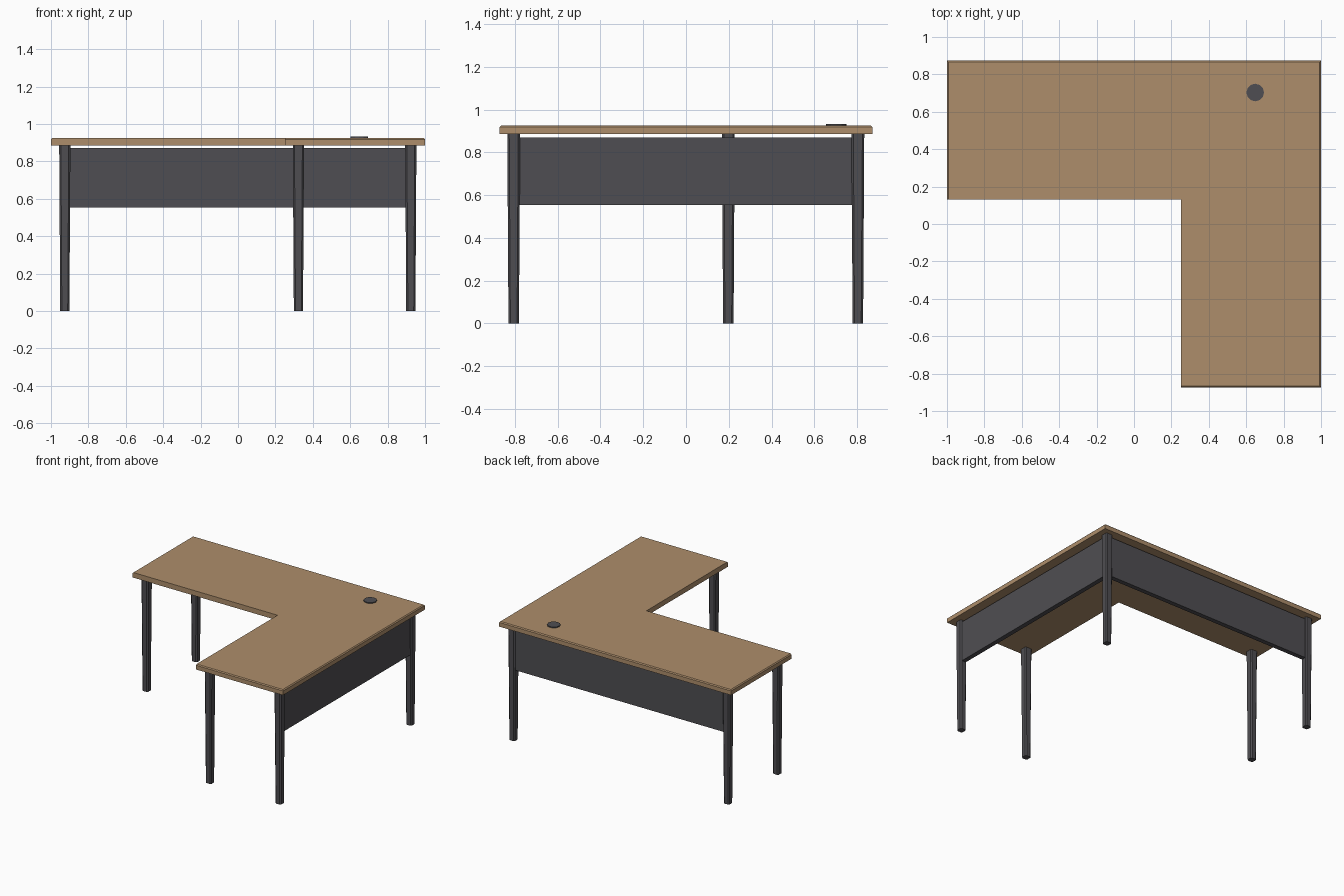
import bpy, bmesh, math

if "Cube" in bpy.data.objects:
    bpy.data.objects.remove(bpy.data.objects["Cube"])

def material(name, color):
    m = bpy.data.materials.new(name)
    m.diffuse_color = (*color, 1)
    m.use_nodes = True
    m.node_tree.nodes["Principled BSDF"].inputs["Base Color"].default_value = m.diffuse_color
    return m

WOOD = material("tan_wood", (0.42, 0.27, 0.147))
GREY = material("dark_grey", (0.078, 0.076, 0.084))

def finish(name, bm, mat):
    bmesh.ops.recalc_face_normals(bm, faces=bm.faces)
    me = bpy.data.meshes.new(name)
    bm.to_mesh(me)
    bm.free()
    me.materials.append(mat)
    ob = bpy.data.objects.new(name, me)
    bpy.context.collection.objects.link(ob)
    return ob

def loft(bm, rings):
    """Skin a list of equal-length rings of points and cap both ends."""
    vs = [[bm.verts.new(p) for p in r] for r in rings]
    n = len(vs[0])
    for a, b in zip(vs, vs[1:]):
        for i in range(n):
            bm.faces.new((a[i], a[(i + 1) % n], b[(i + 1) % n], b[i]))
    bm.faces.new(vs[0][::-1])
    bm.faces.new(vs[-1])

# L-shaped desktop; only the outer edges are chamfered
TOP, UNDER, CH = 0.925, 0.885, 0.007
def outline(z, c=0.0):
    pts = [(-1 + c, 0.13), (0.25, 0.13), (0.25, -0.873 + c),
           (1 - c, -0.873 + c), (1 - c, 0.873 - c), (-1 + c, 0.873 - c)]
    return [(x, y, z) for x, y in pts]
bm = bmesh.new()
loft(bm, [outline(UNDER), outline(TOP - CH), outline(TOP, CH)])
finish("desktop", bm, WOOD)

# tapered legs with chamfered corners
def leg_ring(cx, cy, h, z, c=0.009):
    k = h - c
    pts = [(h, -k), (h, k), (k, h), (-k, h), (-h, k), (-h, -k), (-k, -h), (k, -h)]
    return [(cx + x, cy + y, z) for x, y in pts]

LEGS = {"back_left_leg": (-0.926, 0.804), "left_wing_front_leg": (-0.926, 0.198),
        "corner_leg": (0.924, 0.804), "right_wing_front_leg": (0.924, -0.806),
        "right_wing_inner_leg": (0.323, -0.806)}
for name, (x, y) in LEGS.items():
    bm = bmesh.new()
    loft(bm, [leg_ring(x, y, 0.0245, 0), leg_ring(x, y, 0.030, UNDER)])
    finish(name, bm, GREY)

# modesty panels between the outer legs
def panel(name, x0, x1, y0, y1, z0=0.553, z1=0.87):
    bm = bmesh.new()
    loft(bm, [[(x0, y0, z), (x1, y0, z), (x1, y1, z), (x0, y1, z)] for z in (z0, z1)])
    finish(name, bm, GREY)
T = 0.018
panel("back_panel", -0.91, 0.91, 0.804 - T, 0.804 + T)
panel("right_panel", 0.924 - T, 0.924 + T, -0.79, 0.79)

# cable grommet
bm = bmesh.new()
N = 12
loft(bm, [[(0.648 + 0.047 * math.cos(2 * math.pi * i / N),
            0.703 + 0.047 * math.sin(2 * math.pi * i / N), z) for i in range(N)]
          for z in (0.92, 0.932)])
finish("cable_grommet", bm, GREY)
